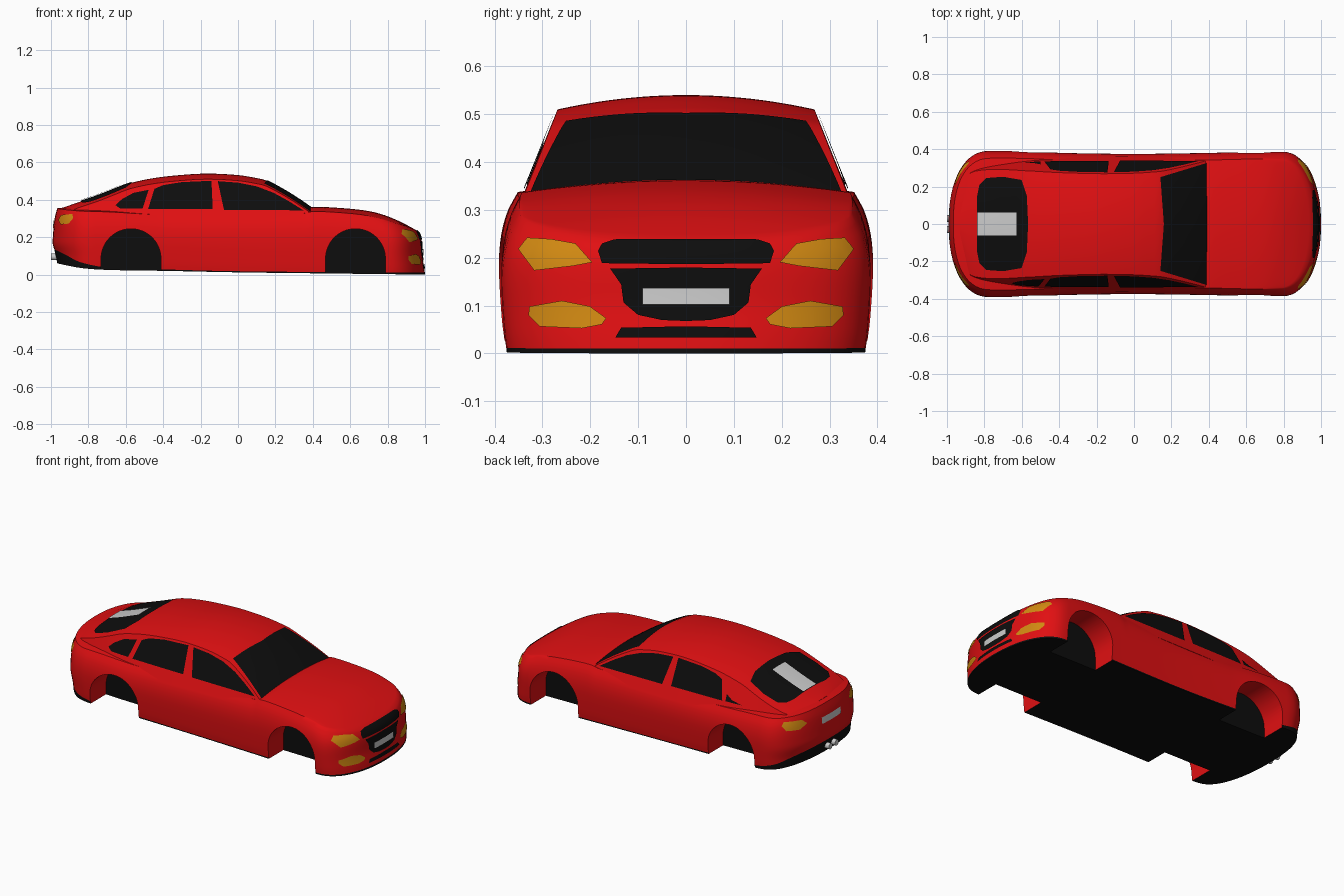
import bpy, bmesh, math
from mathutils import Vector
from mathutils.bvhtree import BVHTree

if "Cube" in bpy.data.objects:
    bpy.data.objects.remove(bpy.data.objects["Cube"])


def material(name, rgb):
    m = bpy.data.materials.new(name)
    m.diffuse_color = (*rgb, 1)
    m.use_nodes = True
    m.node_tree.nodes["Principled BSDF"].inputs["Base Color"].default_value = m.diffuse_color
    return m


RED = material("red paint", (0.75, 0.005, 0.006))
BLACK = material("black", (0.004, 0.004, 0.004))
ORANGE = material("orange lamp", (0.64, 0.25, 0.006))
GREY = material("light grey", (0.6, 0.6, 0.6))


def spline(*pts):
    """Smooth function through (x, value) points."""
    def slope(i):
        a, b = pts[max(i - 1, 0)], pts[min(i + 1, len(pts) - 1)]
        return (b[1] - a[1]) / (b[0] - a[0])

    def f(x):
        x = min(max(x, pts[0][0]), pts[-1][0])
        i = next(k for k in range(len(pts) - 1) if x <= pts[k + 1][0])
        (x0, a), (x1, b) = pts[i], pts[i + 1]
        d = x1 - x0
        t = (x - x0) / d
        return ((1 + 2 * t) * a + t * d * slope(i)) * (1 - t) ** 2 + ((3 - 2 * t) * b - (1 - t) * d * slope(i + 1)) * t * t
    return f


def finish(name, bm, mats, angle=35):
    me = bpy.data.meshes.new(name)
    bm.to_mesh(me)
    ob = bpy.data.objects.new(name, me)
    bpy.context.collection.objects.link(ob)
    for m in mats:
        me.materials.append(m)
    if angle:
        smooth(ob, angle)
    return ob


def smooth(ob, angle):
    bpy.ops.object.select_all(action='DESELECT')
    ob.select_set(True)
    bpy.context.view_layer.objects.active = ob
    bpy.ops.object.shade_smooth_by_angle(angle=math.radians(angle))


# Lower body: a box grid bent to the car's side, plan and end profiles
top = spline((-1, .355), (-.9, .362), (-.7, .36), (-.4, .345), (.35, .352), (.4, .362), (.55, .356),
             (.7, .341), (.8, .32), (.9, .288), (.96, .258), (1, .23))
floor = spline((-1, .06), (-.85, .035), (-.7, .025), (-.4, .02), (0, .012), (.4, .007), (1, 0))
trim = spline((-1, .135), (-.93, .1), (-.87, .07), (-.74, .042), (-.4, .028), (0, .018), (1, .01))
width = spline((-1, .385), (-.85, .39), (-.6, .39), (-.38, .38), (0, .375), (.4, .38), (.65, .386), (1, .385))
tumble = spline((0, .97), (.15, .985), (.5, 1), (.7, .99), (.87, .955), (1, .9))
nose = spline((0, 0), (.04, .005), (.1, .015), (.2, .022), (.24, .042), (.3, .09))
tail = spline((.05, .035), (.1, .03), (.16, .01), (.2, .01), (.3, .02), (.36, .035))
NX, NY, NZ = 84, 30, 18


def body_point(i, j, k):
    s = 2 * i / NX - 1
    v = math.sin(math.pi / 2 * (2 * j / NY - 1))
    fade = max(0, (abs(s) - .3) / .7)
    bow = 1 - max(0, 1 - abs(v) ** 2.2) ** (1 / 2.2)
    sign = 1 if s > 0 else -1
    x = s - sign * (.2 if s > 0 else .22) * bow * fade
    zb, z1, zt = floor(x), trim(x), top(x) - .025 * v * v
    z = zb if k == 0 else z1 + (zt - z1) * (k - 1) / (NZ - 1)
    y = v * width(x) * tumble((z - zb) / (zt - zb))
    x -= sign * (nose if s > 0 else tail)(z) * fade ** 4 * (1 - .6 * v * v)
    return x, y, z


bm = bmesh.new()
grid = {}


def vert(*key):
    if key not in grid:
        grid[key] = bm.verts.new(body_point(*key))
    return grid[key]


size = (NX, NY, NZ)
for axis in range(3):
    a, b = [n for n in range(3) if n != axis]
    for end in (0, size[axis]):
        for p in range(size[a]):
            for q in range(size[b]):
                keys = []
                for dp, dq in ((0, 0), (1, 0), (1, 1), (0, 1)):
                    key = [0, 0, 0]
                    key[axis], key[a], key[b] = end, p + dp, q + dq
                    keys.append(key)
                f = bm.faces.new([vert(*key) for key in keys])
                f.material_index = int(all(key[2] <= 1 for key in keys))
bmesh.ops.recalc_face_normals(bm, faces=bm.faces)
body_tree = BVHTree.FromBMesh(bm)
body = finish("lower_body", bm, (RED, BLACK), 0)

# Wheel arches cut into the sides, with black inner walls
bm = bmesh.new()
for cx in (-.572, .628):
    for side in (-1, 1):
        outline = [(cx + .16 * math.cos(t * math.pi / 32), .085 + .16 * math.sin(t * math.pi / 32)) for t in range(33)]
        outline += [(cx - .16, -.1), (cx + .16, -.1)]
        rows = [[bm.verts.new((x, side * y, z)) for x, z in outline] for y in (.23, .5)]
        bm.faces.new(rows[0]).material_index = 1
        bm.faces.new(rows[1])
        for n in range(len(outline)):
            bm.faces.new((rows[0][n - 1], rows[0][n], rows[1][n], rows[1][n - 1]))
bmesh.ops.recalc_face_normals(bm, faces=bm.faces)
cutter = finish("arch_cutter", bm, (RED, BLACK), 0)
cutter.hide_render = True
mod = body.modifiers.new("arches", 'BOOLEAN')
mod.operation, mod.solver, mod.object = 'DIFFERENCE', 'EXACT', cutter
bpy.context.view_layer.objects.active = body
bpy.ops.object.modifier_apply(modifier=mod.name)
bpy.data.objects.remove(cutter)
smooth(body, 35)

# Cabin: sections lofted along x, from fastback to windscreen
roof = spline((-.93, .36), (-.85, .388), (-.75, .422), (-.66, .457), (-.58, .488), (-.45, .516), (-.3, .533),
              (-.16, .54), (0, .532), (.1, .516), (.15, .503), (.25, .45), (.33, .4), (.39, .358), (.42, .335))
taper = spline((-.93, .58), (-.9, .75), (-.85, .86), (-.7, .95), (-.5, 1), (.42, 1))
bm = bmesh.new()
rows = []
for i in range(71):
    x = -.93 + 1.35 * i / 70
    edge = roof(x) - .03
    half = lambda z: (.335 - .4 * (z - .34)) * taper(x)
    side = [(half(z), z) for z in (.28 + (edge - .28) * n / 8 for n in range(8))]
    crown = [(half(edge) * (1 - n / 10), roof(x) - .03 * (1 - n / 10) ** 2) for n in range(21)]
    section = side + crown + [(-y, z) for y, z in reversed(side)]
    rows.append([bm.verts.new((x, y, z)) for y, z in section])
for r, s in zip(rows, rows[1:]):
    for n in range(len(r)):
        bm.faces.new((r[n - 1], r[n], s[n], s[n - 1]))
bm.faces.new(rows[0])
bm.faces.new(rows[-1])
bmesh.ops.recalc_face_normals(bm, faces=bm.faces)
cabin_tree = BVHTree.FromBMesh(bm)
finish("cabin", bm, (RED,), 30)


def patch(name, outline, direction, tree, mat, lift=.004):
    """Thin panel: a flat outline cut into a grid and laid on the surface seen from direction."""
    d = Vector(direction)
    axis = max(range(3), key=lambda n: abs(d[n]))
    a, b = [n for n in range(3) if n != axis]
    bm = bmesh.new()
    verts = []
    for p, q in outline:
        co = d * 2
        co[a], co[b] = p, q
        verts.append(bm.verts.new(co))
    bm.faces.new(verts)
    for ax, vals in ((a, [p for p, q in outline]), (b, [q for p, q in outline])):
        for n in range(int(min(vals) / .02), int(max(vals) / .02) + 1):
            co, no = Vector((0, 0, 0)), Vector((0, 0, 0))
            co[ax], no[ax] = n * .02 + .0007, 1
            bmesh.ops.bisect_plane(bm, geom=bm.verts[:] + bm.edges[:] + bm.faces[:], plane_co=co, plane_no=no)
    for v in bm.verts:
        loc, nor, _, _ = tree.ray_cast(v.co, -d)
        if loc is None:
            loc, nor, _, _ = tree.find_nearest(v.co - d * 1.2)
        v.co = loc + nor * lift
    bm.normal_update()
    if sum((f.normal.dot(d) * f.calc_area() for f in bm.faces)) < 0:
        bmesh.ops.reverse_faces(bm, faces=bm.faces)
    finish(name, bm, (mat,), 60)


def sym(half, ax=0):
    """Close a half outline by mirroring it across y = 0 (y is coordinate ax)."""
    flip = lambda p: tuple(-c if n == ax else c for n, c in enumerate(p))
    return half + [flip(p) for p in reversed(half) if p[ax] != 0]


def rect(p0, p1, q0, q1):
    return [(p0, q0), (p1, q0), (p1, q1), (p0, q1)]


FRONT, REAR, UP = (1, 0, 0), (-1, 0, 0), (0, 0, 1)

# Side glass
front_glass = [(-.075, .345), (.35, .342), (.27, .392), (.19, .436), (.1, .47), (0, .49), (-.108, .498)]
rear_glass = [(-.48, .35), (-.135, .348), (-.142, .5), (-.3, .493), (-.4, .477), (-.447, .457)]
quarter_glass = [(-.63, .352), (-.51, .352), (-.478, .452), (-.56, .435), (-.62, .402), (-.655, .37)]
for label, side in (("right", -1), ("left", 1)):
    d = (0, side, 0)
    patch(label + "_front_window", front_glass, d, cabin_tree, BLACK)
    patch(label + "_rear_window", rear_glass, d, cabin_tree, BLACK)
patch("right_quarter_window", quarter_glass, (0, -1, 0), cabin_tree, BLACK)
patch("left_quarter_window", [(-.61, .352), (-.5, .352), (-.5, .39), (-.54, .366)], (0, 1, 0), cabin_tree, BLACK)

# Windscreen, rear window and the pale panel on it
patch("windscreen", sym([(.158, 0), (.14, .25), (.385, .325), (.388, 0)], 1), UP, cabin_tree, BLACK)
patch("rear_screen", sym([(-.565, 0), (-.572, .15), (-.6, .235), (-.7, .252), (-.79, .245), (-.825, .21),
                          (-.837, .15), (-.837, 0)], 1), UP, cabin_tree, BLACK)
patch("rear_screen_panel", rect(-.835, -.625, -.06, .06), UP, cabin_tree, GREY, .008)

# Front grilles and number plate
patch("upper_grille", sym([(0, .236), (.15, .236), (.175, .228), (.183, .213), (.175, .188), (0, .186)]),
      FRONT, body_tree, BLACK)
patch("main_grille", sym([(0, .179), (.158, .177), (.135, .144), (.13, .106), (.1, .08), (.05, .069), (0, .067)]),
      FRONT, body_tree, BLACK)
patch("bottom_intake", sym([(0, .056), (.135, .053), (.147, .033), (0, .033)]), FRONT, body_tree, BLACK)
patch("front_plate", rect(-.09, .09, .102, .136), FRONT, body_tree, GREY, .008)
patch("rear_plate", rect(-.09, .09, .25, .288), REAR, body_tree, GREY)

# Lamps on both sides
headlamp = [(.195, .19), (.23, .228), (.28, .237), (.33, .24), (.348, .217), (.315, .173), (.237, .182)]
fog_lamp = [(.166, .073), (.2, .098), (.258, .11), (.325, .098), (.327, .08), (.304, .056), (.217, .052), (.175, .06)]
tail_lamp = [(.2, .292), (.23, .318), (.318, .322), (.333, .3), (.32, .272), (.25, .267)]
for label, side in (("right", -1), ("left", 1)):
    for part, shape, d in (("headlamp", headlamp, FRONT), ("fog_lamp", fog_lamp, FRONT), ("tail_lamp", tail_lamp, REAR)):
        patch(label + "_" + part, [(side * y, z) for y, z in shape], d, body_tree, ORANGE)

# Twin exhaust pipes
for label, y in (("right", -.03), ("left", .03)):
    bpy.ops.mesh.primitive_cylinder_add(vertices=20, radius=.018, depth=.07, location=(-.965, y, .095),
                                        rotation=(0, math.pi / 2, 0))
    pipe = bpy.context.object
    pipe.name = label + "_exhaust"
    pipe.data.materials.append(GREY)
    smooth(pipe, 35)
